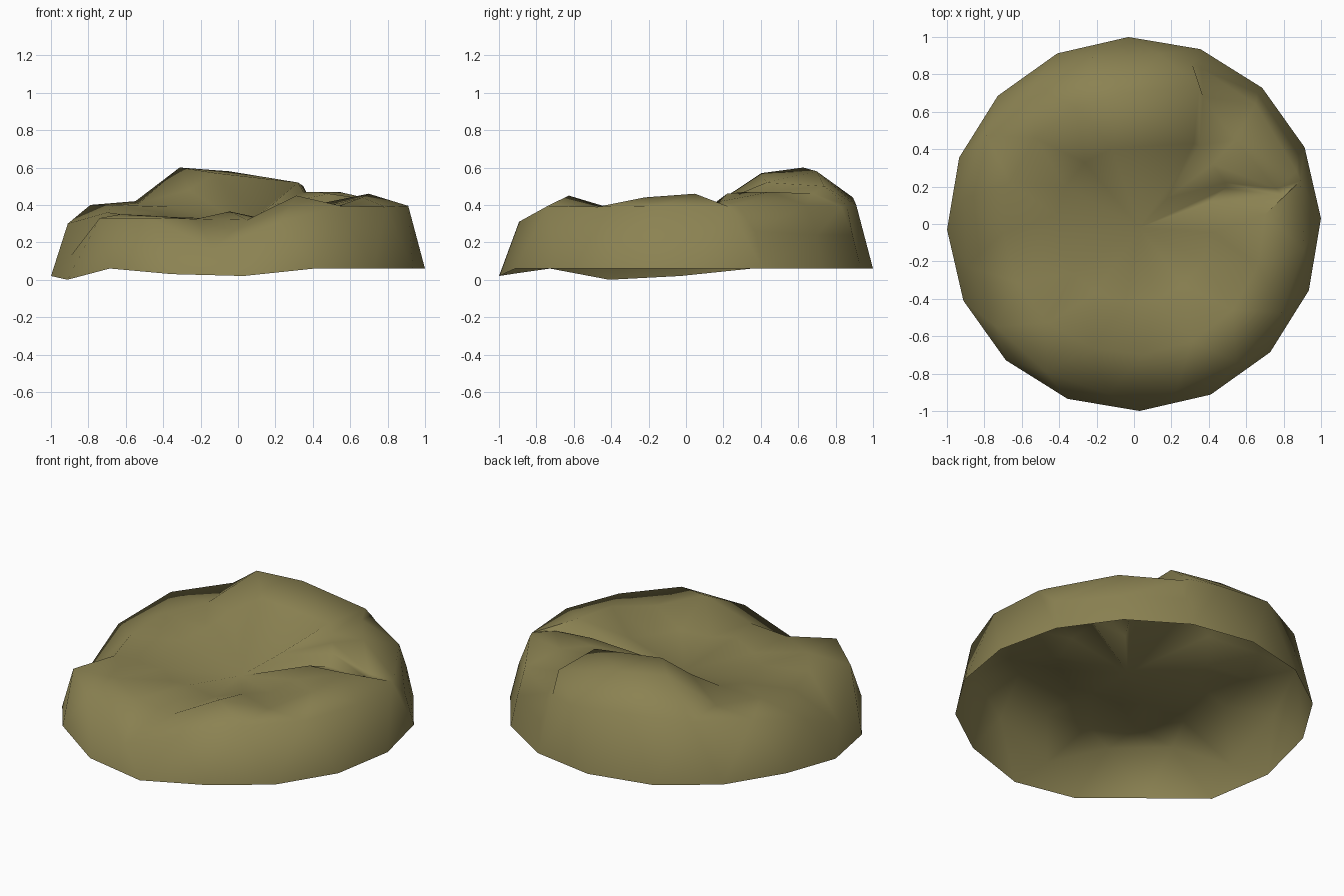
import bpy, bmesh, math

if "Cube" in bpy.data.objects:
    bpy.data.objects.remove(bpy.data.objects["Cube"])

stone = bpy.data.materials.new("olive_stone")
stone.diffuse_color = (0.26, 0.225, 0.085, 1)
stone.use_nodes = True
stone.node_tree.nodes["Principled BSDF"].inputs["Base Color"].default_value = stone.diffuse_color

STEP = math.radians(22.5)
TURN = math.radians(1.7)


def polar(k, r, z):
    a = k * STEP + TURN
    return (r * math.cos(a), r * math.sin(a), z)


# heights for columns 3..15; every ring is turned about half a step from the one below
base_z = [.06, .06, .06, .06, .06, .02, 0, .06, .03, .02, .06, .06, .06]
rim_z = [.40, .44, .42, .40, .30, .13, .33, .33, .17, .31, .395, .39, .395]
mid_z = [.58, .60, .41, .40, .36, .35, .34, .325, .32, .45, .39, .44, .46]
inner_z = [.57, .48, .39, .36, .34, .33, .33, .365, .33, .36, .35, .38, .40]

# left lip of the broken wedge, the round body, then the right lip
columns = [[polar(3, 1, .06), (.31, .86, .40), (.35, .74, .50), (.32, .43, .52)]]
for i in range(13):
    k = i + 3
    columns.append([polar(k, 1, base_z[i]), polar(k + .55, .92, rim_z[i]),
                    polar(k + 1.1, .70, mid_z[i]), polar(k + 1.65, .42, inner_z[i])])
columns.append([polar(0, 1, .06), (.89, .23, .39), (.80, .15, .40), (.49, .19, .39)])

bm = bmesh.new()
cols = [[bm.verts.new(p) for p in c] for c in columns]
centre = bm.verts.new((.03, -.02, .29))
apex = bm.verts.new((.18, .14, .40))


def face(*verts):
    bm.faces.new(verts)


# body shell, open underneath
for a, b in zip(cols, cols[1:]):
    for j in range(3):
        face(a[j], b[j], a[j + 1])
        face(b[j], b[j + 1], a[j + 1])
    face(a[3], b[3], centre)
left, right = cols[0], cols[-1]
face(centre, apex, left[3])
face(centre, right[3], apex)

# broken wedge: a slab lower than the left body and higher than the right body
corner = bm.verts.new(polar(1, 1, .06))
face(right[0], corner, right[1])
base = [corner, bm.verts.new(polar(2, 1, .06)), left[0]]
ledge = [bm.verts.new(p) for p in [(.88, .37, .26), (.66, .70, .24), (.37, .89, .24)]]
edge = [bm.verts.new(p) for p in [(.87, .28, .39), (.65, .64, .40), (.36, .83, .39)]]
slab = [bm.verts.new(p) for p in [(.76, .19, .42), (.54, .45, .47), (.37, .68, .46)]]
inner = [bm.verts.new(p) for p in [(.49, .22, .46), (.42, .32, .47), (.35, .42, .47)]]
rows = [base, ledge, edge, slab, inner]
for lo, hi in zip(rows, rows[1:]):
    for j in range(2):
        face(lo[j], lo[j + 1], hi[j + 1], hi[j])
for j in range(2):
    face(inner[j], inner[j + 1], apex)

# broken side walls joining the slab to both lips
for lip, foot, s in ((left, left[0], 2), (right, corner, 0)):
    face(lip[1], foot, ledge[s])
    face(lip[1], edge[s], ledge[s])
    face(lip[1], lip[2], slab[s], edge[s])
    face(lip[2], lip[3], inner[s], slab[s])
    face(lip[3], apex, inner[s])

bmesh.ops.remove_doubles(bm, verts=bm.verts[:], dist=.001)
bmesh.ops.recalc_face_normals(bm, faces=bm.faces[:])
bm.normal_update()
if sum(f.normal.z * f.calc_area() for f in bm.faces) < 0:
    bmesh.ops.reverse_faces(bm, faces=bm.faces[:])

mesh = bpy.data.meshes.new("stone_shell")
bm.to_mesh(mesh)
bm.free()
mesh.materials.append(stone)
rock = bpy.data.objects.new("stone_shell", mesh)
bpy.context.collection.objects.link(rock)
bpy.context.view_layer.objects.active = rock
rock.select_set(True)
bpy.ops.object.shade_smooth_by_angle(angle=math.radians(80))
